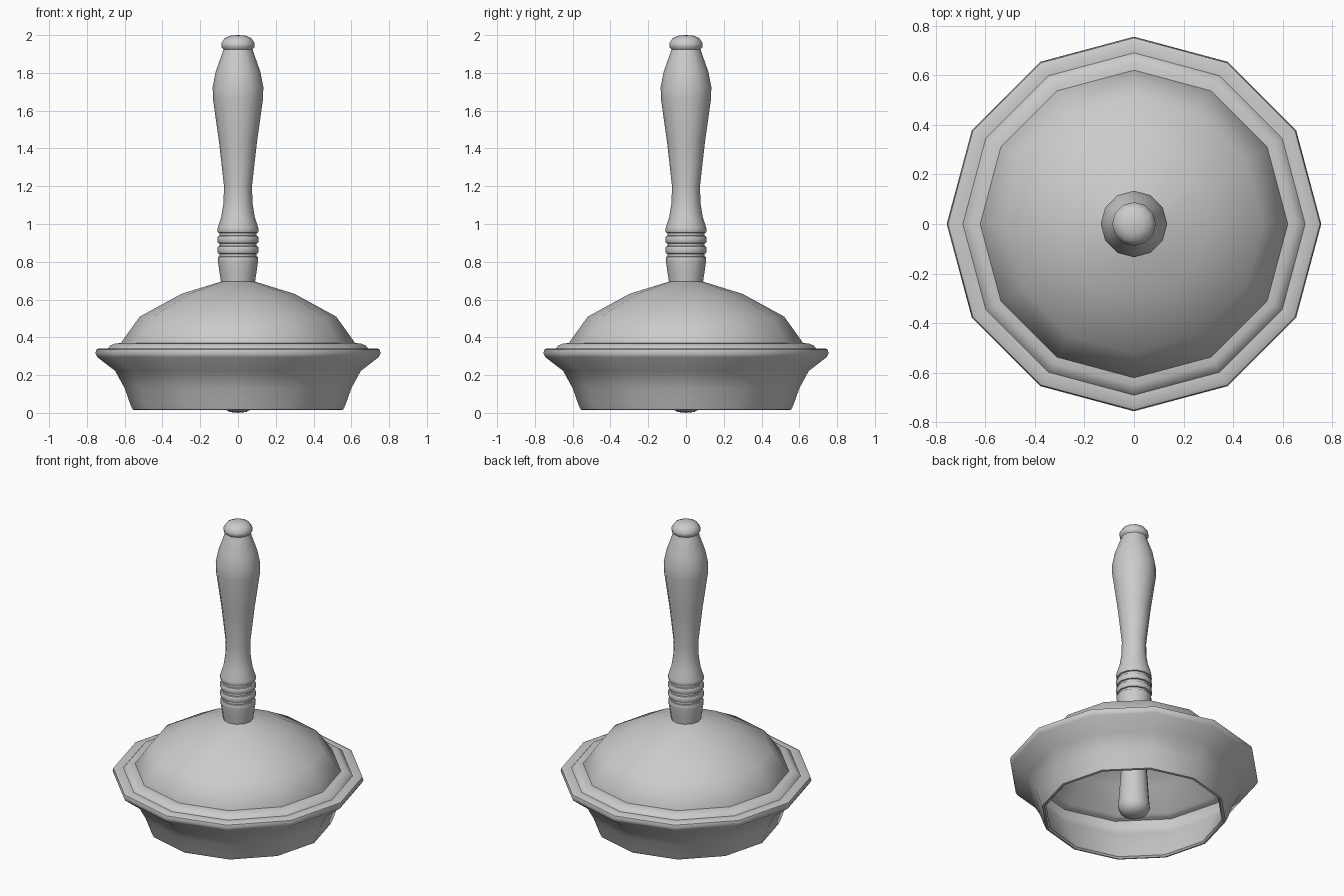
import bpy, bmesh, math


def lathe(name, profile, sides=12, angle=42):
    """Revolve (radius, z) points round z, with a corner on the x axis."""
    bm = bmesh.new()
    rings = []
    for r, z in profile:
        if r == 0:
            rings.append([bm.verts.new((0, 0, z))] * sides)
        else:
            rings.append([bm.verts.new((r * math.cos(math.tau * i / sides),
                                        r * math.sin(math.tau * i / sides), z))
                          for i in range(sides)])
    for a, b in zip(rings, rings[1:]):
        for i in range(sides):
            j = (i + 1) % sides
            corners = list(dict.fromkeys((a[i], a[j], b[j], b[i])))
            bm.faces.new(corners)
    bmesh.ops.recalc_face_normals(bm, faces=bm.faces)
    mesh = bpy.data.meshes.new(name)
    bm.to_mesh(mesh)
    bm.free()
    obj = bpy.data.objects.new(name, mesh)
    bpy.context.collection.objects.link(obj)
    bpy.ops.object.select_all(action='DESELECT')
    obj.select_set(True)
    bpy.context.view_layer.objects.active = obj
    bpy.ops.object.shade_smooth_by_angle(angle=math.radians(angle))
    return obj


# Flared skirt with rounded rim and a stepped bead, hollow inside
lathe("bell_skirt", [
    (0.62, 0.345), (0.62, 0.37), (0.65, 0.367), (0.675, 0.358), (0.69, 0.34),
    (0.735, 0.342), (0.75, 0.335), (0.755, 0.315), (0.745, 0.295),
    (0.65, 0.222), (0.60, 0.13), (0.57, 0.045), (0.558, 0.018),
    (0.545, 0.015), (0.535, 0.025), (0.55, 0.06), (0.58, 0.14),
    (0.625, 0.23), (0.66, 0.29), (0.65, 0.335), (0.62, 0.345)])

# Dome shell
lathe("bell_dome", [
    (0, 0.705), (0.09, 0.695), (0.30, 0.63), (0.52, 0.51), (0.62, 0.37),
    (0.62, 0.34), (0.60, 0.35), (0.50, 0.485), (0.29, 0.60),
    (0.09, 0.66), (0, 0.67)])

# Turned handle: collar, three grooves, grip and knob
handle = [(0, 0.68), (0.088, 0.68), (0.098, 0.745), (0.106, 0.80), (0.107, 0.822)]
for z in (0.835, 0.89, 0.945):
    handle += [(0.105, z - 0.009), (0.097, z - 0.007),
               (0.097, z + 0.007), (0.105, z + 0.009), (0.109, z + 0.016)]
    if z < 0.94:
        handle.append((0.109, z + 0.039))
handle += [(0.107, 0.98), (0.088, 1.04), (0.077, 1.11), (0.074, 1.20),
           (0.10, 1.43), (0.133, 1.665), (0.134, 1.725), (0.117, 1.81),
           (0.085, 1.90), (0.077, 1.925), (0.088, 1.938), (0.088, 1.957),
           (0.07, 1.984), (0.04, 1.997), (0, 2.0)]
lathe("handle", handle)

# Tapered clapper with rounded end
lathe("clapper", [
    (0, 0.0), (0.045, 0.005), (0.08, 0.025), (0.097, 0.06),
    (0.093, 0.11), (0.08, 0.30), (0.06, 0.67), (0, 0.67)])
